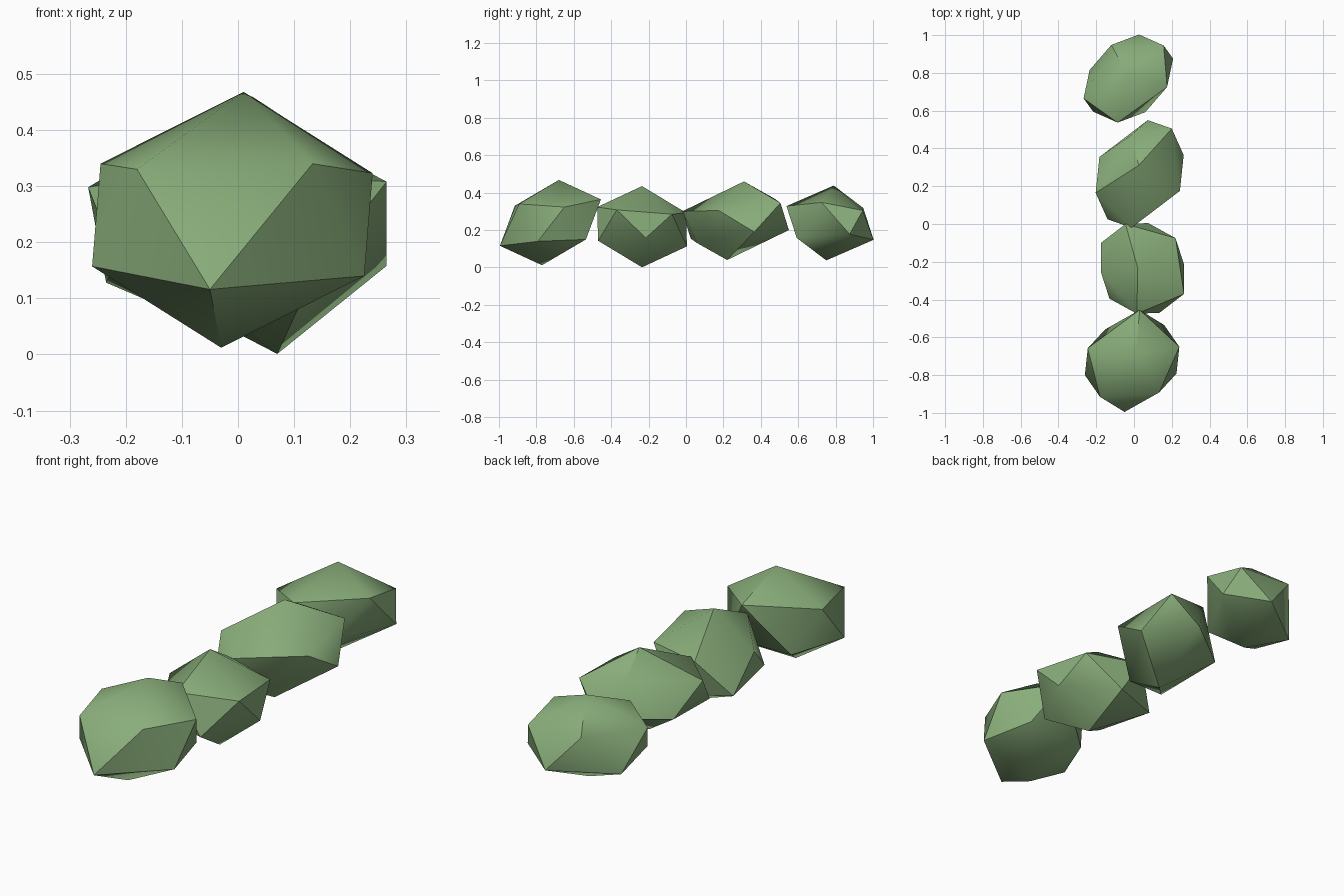
import bpy, bmesh, math
from mathutils import Vector

default_cube = bpy.data.objects.get("Cube")
if default_cube:
    bpy.data.objects.remove(default_cube, do_unlink=True)

# Leaf green shared by the whole row
leaf_green = bpy.data.materials.new("leaf_green")
leaf_green.use_nodes = True
colour = (0.25, 0.42, 0.195, 1)
leaf_green.diffuse_color = colour
shader = next(n for n in leaf_green.node_tree.nodes if n.type == "BSDF_PRINCIPLED")
shader.inputs["Base Color"].default_value = colour
shader.inputs["Roughness"].default_value = 0.8


def faceted_bush(name, centre, spokes):
    """Squashed twenty-sided clump: six spokes mirrored through the centre, then wrapped."""
    bm = bmesh.new()
    for spoke in spokes:
        for side in (1, -1):
            bm.verts.new(Vector(spoke) * side)
    bmesh.ops.convex_hull(bm, input=bm.verts[:])
    bmesh.ops.recalc_face_normals(bm, faces=bm.faces[:])
    mesh = bpy.data.meshes.new(name)
    bm.to_mesh(mesh)
    bm.free()
    mesh.materials.append(leaf_green)
    bush = bpy.data.objects.new(name, mesh)
    bush.location = centre
    bpy.context.collection.objects.link(bush)

    # Soft shading that keeps the strong creases
    bpy.ops.object.select_all(action="DESELECT")
    bush.select_set(True)
    bpy.context.view_layer.objects.active = bush
    bpy.ops.object.shade_smooth_by_angle(angle=math.radians(40))
    return bush


# Front clump
faceted_bush("front_bush", (-.01, -.725, .24), [
    (.02, .045, .228), (.04, .27, .124), (-.17, -.19, .09),
    (.25, .075, .083), (-.235, .067, .10), (.143, -.167, .10)])

# Second clump
faceted_bush("front_middle_bush", (.045, -.235, .218), [
    (-.025, 0, .217), (-.03, -.24, .105), (-.22, -.02, .06),
    (-.09, .235, .075), (.175, .16, .067), (.22, -.135, .09)])

# Third clump
faceted_bush("back_middle_bush", (.03, .265, .25), [
    (-.005, .045, .21), (-.043, -.285, .05), (.213, -.09, .055),
    (.17, .24, .095), (-.233, -.10, .06), (-.045, .205, .12)])

# Rear clump
faceted_bush("back_bush", (-.03, .77, .238), [
    (-.005, .02, .2), (.205, -.045, .11), (-.057, -.233, .09),
    (-.237, -.105, .06), (-.09, .178, .08), (.187, .175, .067)])
